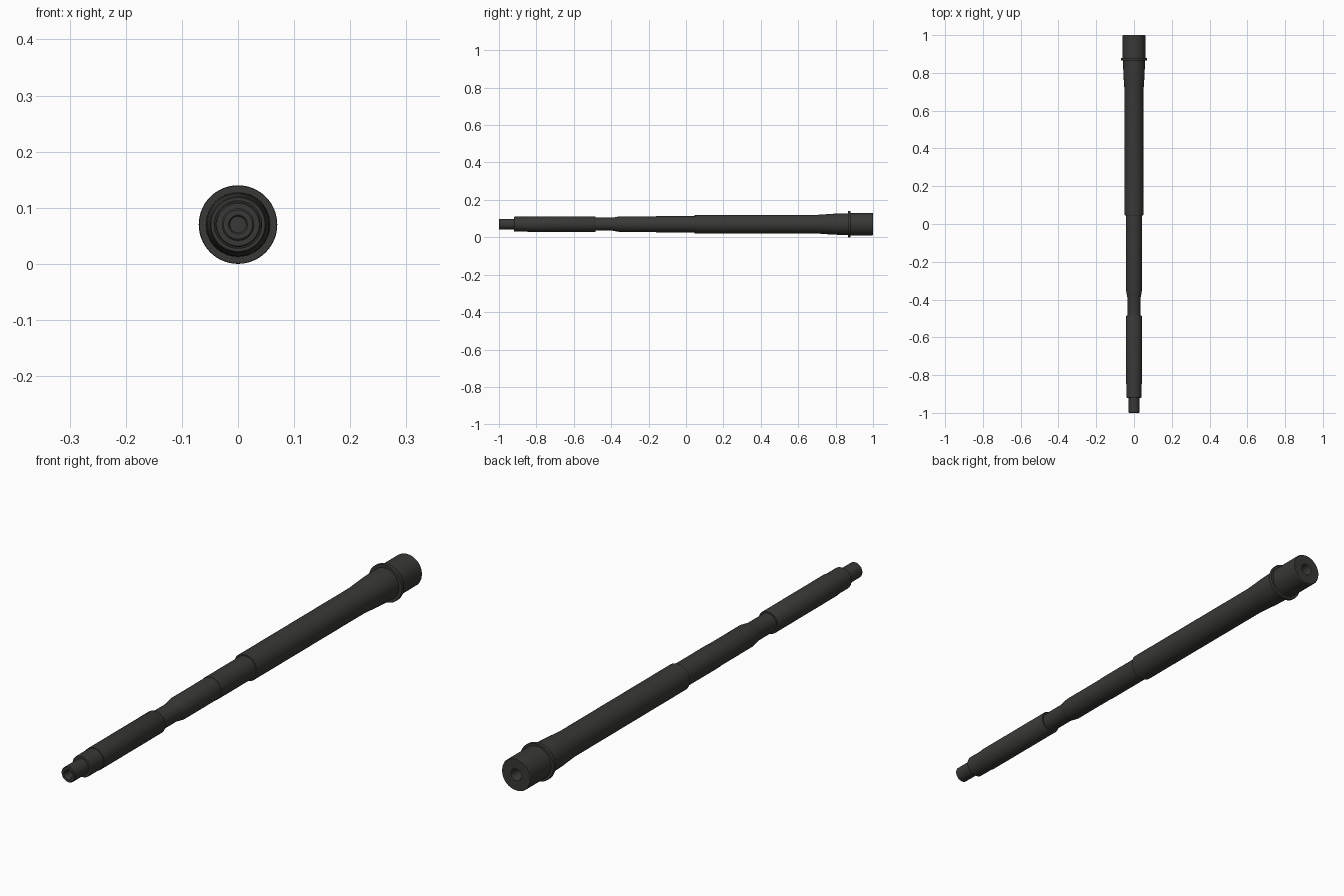
import bpy, bmesh, math

if "Cube" in bpy.data.objects:
    bpy.data.objects.remove(bpy.data.objects["Cube"])

AXIS_Z = 0.07
SEGMENTS = 64

# Stepped shaft outline as (y, radius), from front bore floor to rear bore floor
profile = [
    (-0.90, 0.0), (-0.90, 0.014), (-0.995, 0.014), (-1.0, 0.017),
    (-1.0, 0.026), (-0.997, 0.029), (-0.92, 0.029),
    (-0.92, 0.038), (-0.917, 0.040), (-0.848, 0.040),
    (-0.848, 0.042), (-0.488, 0.042), (-0.484, 0.040),
    (-0.484, 0.035), (-0.39, 0.035), (-0.37, 0.039), (-0.352, 0.042),
    (-0.16, 0.042), (-0.16, 0.0432), (0.045, 0.0432),
    (0.045, 0.048), (0.048, 0.050), (0.70, 0.050),
    (0.74, 0.0525), (0.78, 0.0555), (0.82, 0.057), (0.866, 0.0575),
    (0.866, 0.069), (0.868, 0.070), (0.877, 0.070), (0.879, 0.069),
    (0.879, 0.060), (0.997, 0.060), (1.0, 0.058),
    (1.0, 0.022), (0.993, 0.019), (0.90, 0.018), (0.90, 0.0),
]


def revolve(name, points):
    """Spin a (y, radius) outline about the lengthwise axis."""
    bm = bmesh.new()
    verts = [bm.verts.new((r, y, AXIS_Z)) for y, r in points]
    edges = [bm.edges.new(pair) for pair in zip(verts, verts[1:])]
    bmesh.ops.spin(bm, geom=verts + edges, cent=(0, 0, AXIS_Z), axis=(0, 1, 0),
                   angle=math.tau, steps=SEGMENTS, use_duplicate=False)
    bmesh.ops.remove_doubles(bm, verts=bm.verts, dist=1e-5)
    bmesh.ops.recalc_face_normals(bm, faces=bm.faces)
    mesh = bpy.data.meshes.new(name)
    bm.to_mesh(mesh)
    bm.free()
    obj = bpy.data.objects.new(name, mesh)
    bpy.context.collection.objects.link(obj)
    return obj


# One turned piece with both end holes
shaft = revolve("stepped_shaft", profile)
bpy.context.view_layer.objects.active = shaft
shaft.select_set(True)
bpy.ops.object.shade_smooth_by_angle(angle=math.radians(30))

# Dark metal finish
metal = bpy.data.materials.new("dark_metal")
metal.diffuse_color = (0.04, 0.04, 0.037, 1)
metal.use_nodes = True
metal.node_tree.nodes["Principled BSDF"].inputs["Base Color"].default_value = metal.diffuse_color
shaft.data.materials.append(metal)
